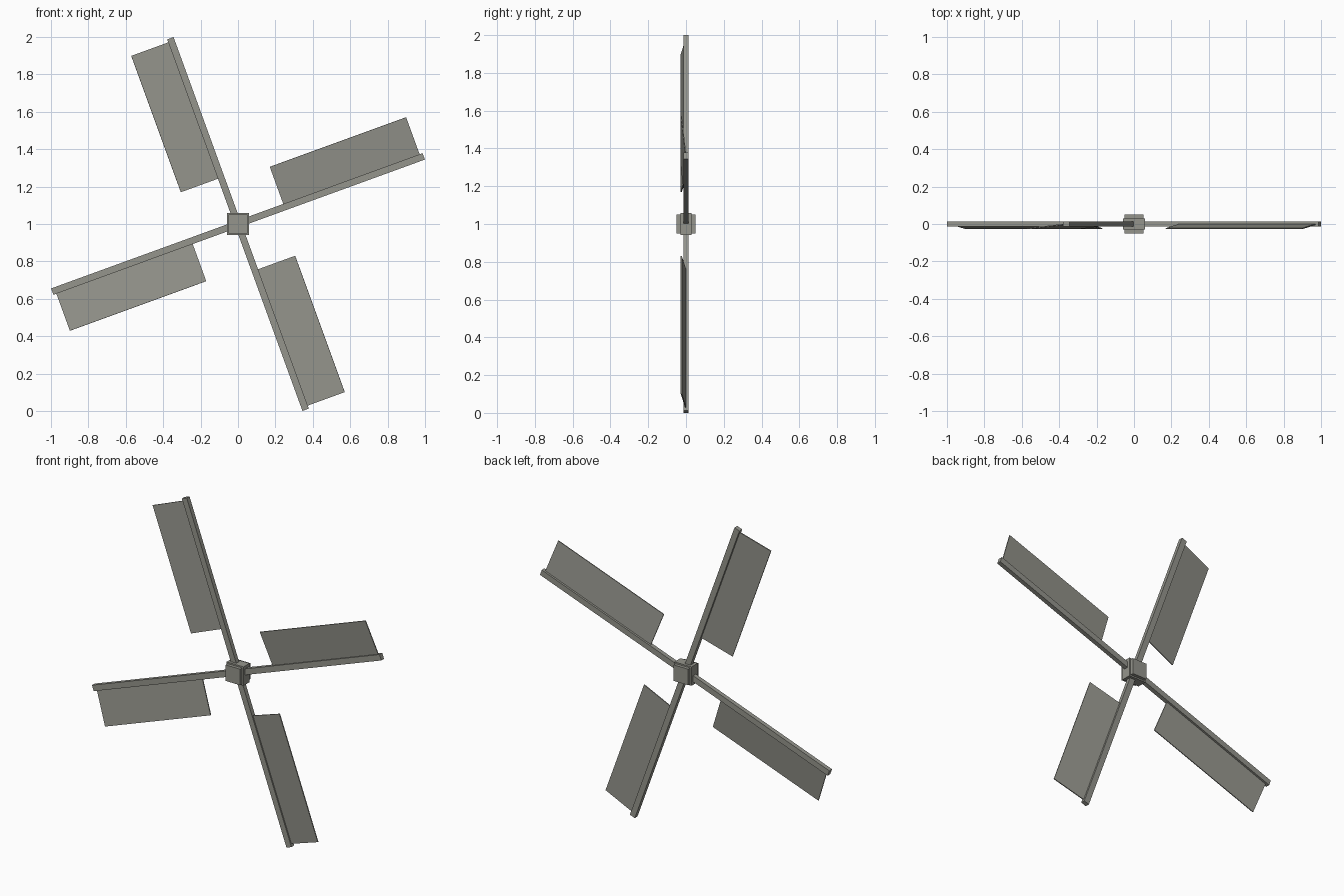
import bpy
from math import radians, atan2, hypot
from mathutils import Matrix, Vector

if "Cube" in bpy.data.objects:
    bpy.data.objects.remove(bpy.data.objects["Cube"])

grey = bpy.data.materials.new("weathered_grey")
grey.use_nodes = True
colour = (0.30, 0.30, 0.265, 1)
grey.diffuse_color = colour
grey.node_tree.nodes["Principled BSDF"].inputs["Base Color"].default_value = colour

CENTRE = Matrix.Translation((0, 0, 1))


def box(name, size, matrix):
    bpy.ops.mesh.primitive_cube_add(size=1)
    ob = bpy.context.object
    ob.name = name
    ob.data.transform(matrix @ Matrix.Diagonal((*size, 1)))
    ob.data.materials.append(grey)
    return ob


# Hub: a block with a wider collar around its middle
box("hub_block", (0.10, 0.10, 0.10), CENTRE)
box("hub_collar", (0.118, 0.06, 0.118), CENTRE)

# Four arms, each with a slightly pitched sail on one side
inner, outer = Vector((0, 0.0, 0)), Vector((0, -0.025, 0.229))
span = outer - inner
pitch = Matrix.Rotation(atan2(-span.y, span.z), 4, "X")
for i, side in enumerate(("left", "upper", "right", "lower")):
    turn = CENTRE @ Matrix.Rotation(radians(-20 - 90 * i), 4, "Y")
    box(side + "_arm", (1.057, 0.027, 0.036), turn @ Matrix.Translation((0.5285, 0, 0)))
    middle = Matrix.Translation((0.652, span.y / 2, span.z / 2))
    box(side + "_sail", (0.776, 0.006, hypot(span.y, span.z)), turn @ middle @ pitch)
